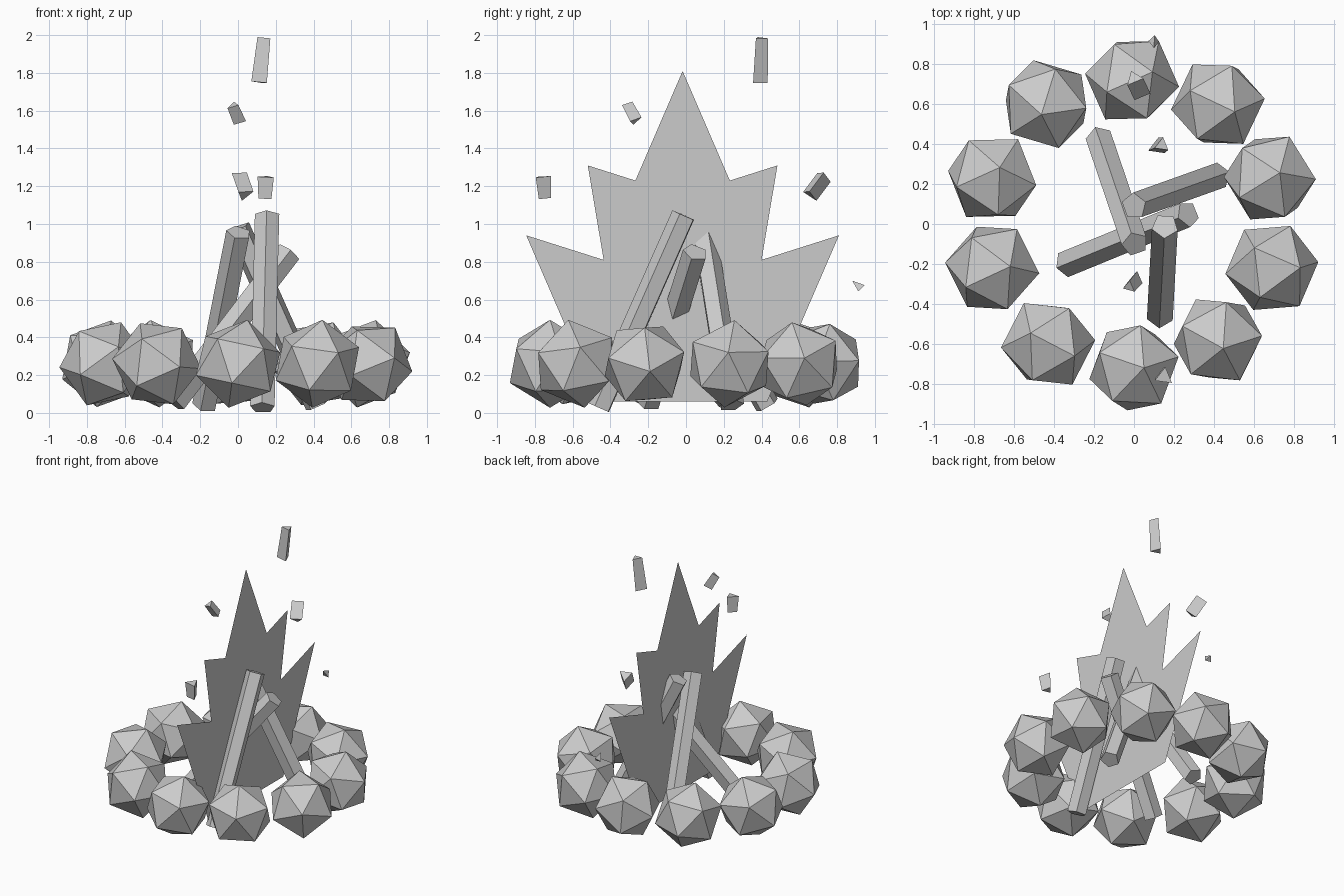
import bpy, bmesh, math, random
from mathutils import Vector, Euler

if "Cube" in bpy.data.objects:
    bpy.data.objects.remove(bpy.data.objects["Cube"])

random.seed(4)


def rod(name, a, b, r, sides, r_top=None, spin=0.0):
    """Faceted prism running from point a to point b."""
    a, b = Vector(a), Vector(b)
    d = b - a
    bpy.ops.mesh.primitive_cone_add(vertices=sides, radius1=r,
                                    radius2=r if r_top is None else r_top,
                                    depth=d.length, location=(a + b) / 2)
    o = bpy.context.object
    o.name = name
    o.rotation_mode = 'QUATERNION'
    turn = Euler((0, 0, spin)).to_quaternion()
    o.rotation_quaternion = d.to_track_quat('Z', 'Y') @ turn
    return o


# ring of faceted stones
stones = [(-0.01, 0.72), (0.42, 0.6), (0.68, 0.23), (0.69, -0.22), (0.42, -0.58),
          (0.0, -0.72), (-0.43, -0.6), (-0.71, -0.22), (-0.71, 0.23), (-0.44, 0.6)]
for i, (x, y) in enumerate(stones):
    rot = [random.uniform(0, math.tau) for _ in range(3)]
    bpy.ops.mesh.primitive_ico_sphere_add(subdivisions=1, radius=0.238,
                                          location=(x, y, 0.26), rotation=rot)
    bpy.context.object.name = f"stone_{i + 1}"

# leaning five-sided logs
logs = [((0.13, -0.46, 0.028), (0.155, -0.01, 1.045)),
        ((-0.34, -0.2, 0.055), (0.27, 0.05, 0.85)),
        ((0.42, 0.24, 0.04), (0.0, 0.09, 0.98)),
        ((-0.175, 0.43, 0.04), (0.005, -0.1, 0.955))]
for i, (a, b) in enumerate(logs):
    rod(f"log_{i + 1}", a, b, 0.068, 5)

# flat jagged flame, mirrored about its own centre line
half = [(0.448, 0.06), (0.828, 0.94), (0.418, 0.81), (0.502, 1.31), (0.25, 1.23)]
profile = half + [(0, 1.81)] + [(-y, z) for y, z in reversed(half)]
bm = bmesh.new()
bm.faces.new([bm.verts.new((0.08, y - 0.018, z)) for y, z in profile])
mesh = bpy.data.meshes.new("flame")
bm.to_mesh(mesh)
bm.free()
bpy.context.collection.objects.link(bpy.data.objects.new("flame", mesh))

# sparks drifting above the fire
sparks = [((0.115, 0.385, 1.75), (0.14, 0.395, 1.985), 0.048, 0.04),
          ((0.012, -0.27, 1.545), (-0.025, -0.315, 1.63), 0.04, 0.036),
          ((0.035, 0.655, 1.155), (0.0, 0.73, 1.255), 0.05, 0.05),
          ((0.145, -0.755, 1.135), (0.15, -0.765, 1.25), 0.04, 0.05),
          ((0.1, 0.925, 0.655), (0.1, 0.88, 0.7), 0.03, 0.0)]
for i, (a, b, r, rt) in enumerate(sparks):
    rod(f"spark_{i + 1}", a, b, r, 3, rt, spin=0.5 * i)
